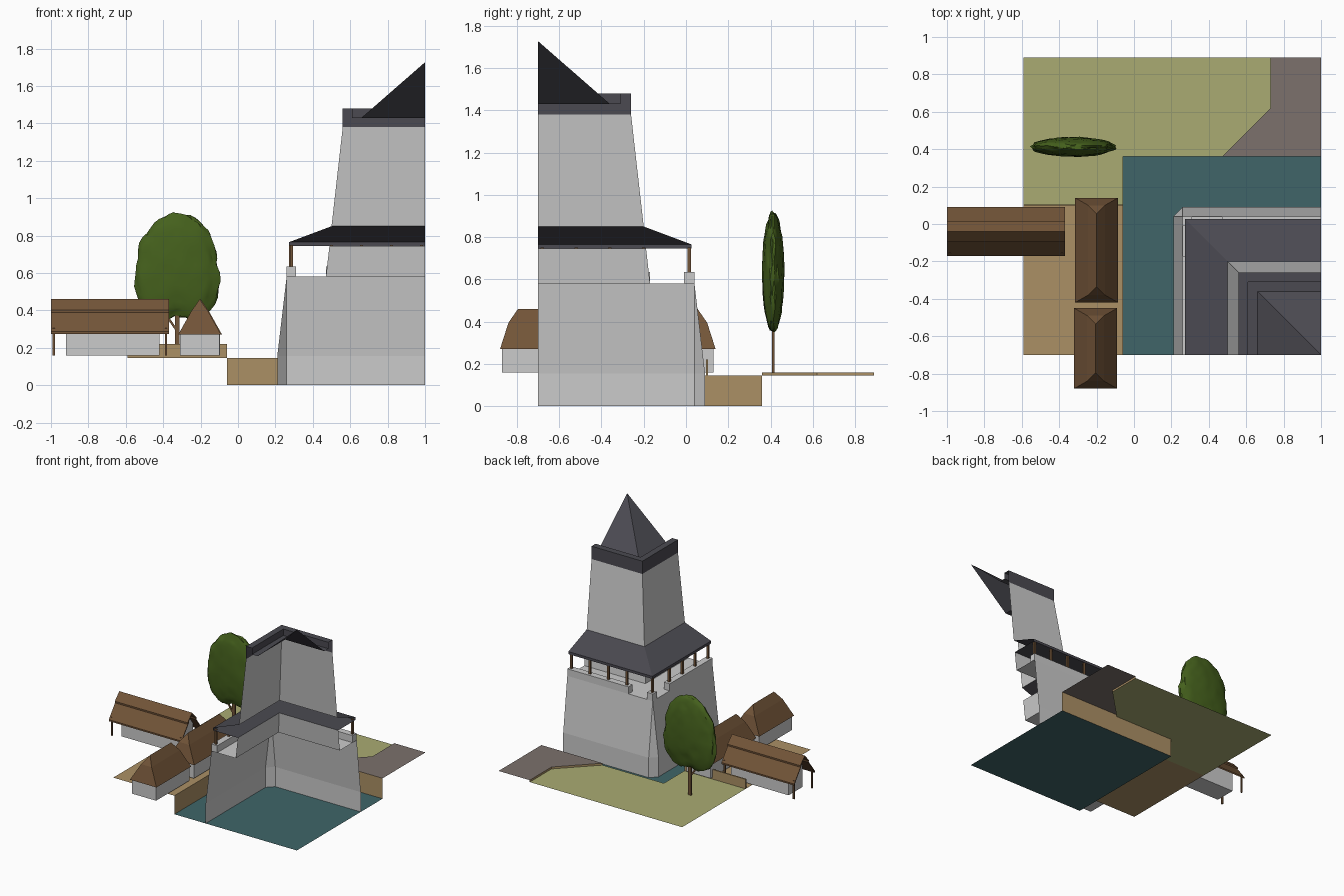
import bpy, math
from mathutils import Vector, noise

if "Cube" in bpy.data.objects:
    bpy.data.objects.remove(bpy.data.objects["Cube"])

CX, CY = 1.0, -0.7   # tower axis; only one quarter of the tower exists


def mat(name, r, g, b):
    m = bpy.data.materials.new(name)
    m.diffuse_color = (r, g, b, 1)
    m.use_nodes = True
    m.node_tree.nodes["Principled BSDF"].inputs["Base Color"].default_value = m.diffuse_color
    return m


SLATE = mat("slate", .07, .068, .083)
WATER = mat("water", .05, .13, .14)
GRASS = mat("grass", .40, .41, .17)
EARTH = mat("earth", .41, .28, .13)
ROAD = mat("road", .20, .165, .15)
WOOD = mat("wood", .17, .09, .04)
LEAF = mat("leaf", .06, .12, .012)


def mesh(name, verts, faces, material=None):
    me = bpy.data.meshes.new(name)
    me.from_pydata(verts, [], faces)
    me.update()
    ob = bpy.data.objects.new(name, me)
    bpy.context.collection.objects.link(ob)
    if material:
        me.materials.append(material)
    return ob


def box(name, x0, x1, y0, y1, z0, z1, material=None):
    v = [(x, y, z) for z in (z0, z1) for x, y in ((x0, y0), (x1, y0), (x1, y1), (x0, y1))]
    f = [(3, 2, 1, 0), (4, 5, 6, 7)] + [(i, (i + 1) % 4, (i + 1) % 4 + 4, i + 4) for i in range(4)]
    return mesh(name, v, f, material)


def sheet(name, pts, z, material):
    return mesh(name, [(x, y, z) for x, y in pts], [tuple(range(len(pts)))], material)


def ribbon(name, pts, z0, z1, material):
    n = len(pts)
    v = [(x, y, z) for z in (z0, z1) for x, y in pts]
    return mesh(name, v, [(i, i + 1, n + i + 1, n + i) for i in range(n - 1)], material)


def quarter(name, prof, material=None):
    """Sweep a (radius, z) profile round the square quarter of the tower."""
    v, f = [], []
    for r, z in prof:
        v += [(CX - r, CY, z), (CX - r, CY + r, z), (CX, CY + r, z)]
    for i in range(len(prof) - 1):
        a = 3 * i
        f += [(a + 1, a, a + 3, a + 4), (a + 2, a + 1, a + 4, a + 5)]
    return mesh(name, v, f, material)


# Ground, moat and road
sheet("moat_water", [(-.06, -.7), (1, -.7), (1, .36), (-.06, .36)], 0, WATER)
ribbon("moat_wall", [(-.06, -.7), (-.06, .36), (1, .36)], 0, .145, EARTH)
sheet("yard", [(-.59, -.7), (-.06, -.7), (-.06, .1), (-.59, .1)], .145, EARTH)
sheet("grass", [(-.59, .1), (-.06, .1), (-.06, .36), (.47, .36), (.73, .62), (.73, .89), (-.59, .89)], .145, GRASS)
sheet("road", [(.47, .36), (1, .36), (1, .89), (.73, .89), (.73, .62)], .16, ROAD)
ribbon("road_edge", [(1, .36), (.47, .36), (.73, .62), (.73, .89)], .145, .16, EARTH)
box("yard_wall", -.59, -.06, .095, .105, .145, .22, EARTH)

# Tower base: upright plinth with a chamfered corner running to a sharp corner at the top
A, B = (.21, .04), (.26, .09)
base = [(.21, CY, 0), (*A, 0), (*B, 0), (1, .09, 0),
        (.21, CY, .155), (*A, .155), (*B, .155), (1, .09, .155),
        (.26, CY, .58), (.26, .04, .58), (1, .04, .58)]
mesh("tower_base", base, [(1, 0, 4, 5), (2, 1, 5, 6), (3, 2, 6, 7),
                          (5, 4, 8, 9), (6, 5, 9), (7, 6, 9, 10)])
quarter("deck", [(.74, .58), (.53, .58)])

# Parapet: corner block, then walls beyond the gaps
box("corner_merlon", .26, .31, -.01, .04, .58, .635)
box("back_parapet", .47, 1, -.01, .04, .58, .635)
box("side_parapet", .26, .31, -.7, -.17, .58, .635)

# Timber posts carrying the skirt roof
d = .008
for k, s in enumerate((.72, .50, .34, .18, .02)):
    spots = [(CX - s, .015)] + ([(.285, CY + s)] if k else [])
    for x, y in spots:
        box("gallery_post", x - d, x + d, y - d, y + d, .635, .75, WOOD)

# Upper stages, skirt roof, cap and spire
quarter("gallery_wall", [(.53, .58), (.511, .745)])
quarter("skirt_roof", [(.511, .745), (.727, .745), (.727, .765), (.50, .85)], SLATE)
quarter("upper_wall", [(.50, .85), (.44, 1.38)])
quarter("cap", [(.44, 1.38), (.44, 1.48), (.39, 1.48), (.39, 1.43), (.34, 1.43)], SLATE)
mesh("spire", [(.66, CY, 1.43), (.66, -.36, 1.43), (1, -.36, 1.43), (CX, CY, 1.727)],
     [(1, 0, 3), (2, 1, 3)], SLATE)


# Hipped houses: steep lower slopes, a break, then a short ridge
def hip_house(x, y0, y1):
    box("house_wall", x - .105, x + .105, y0 + .01, y1 - .01, .16, .275)
    v = []
    for w, inset, z in ((.115, 0, .27), (.045, .04, .395)):
        a, b = y0 + inset, y1 - inset
        v += [(x - w, a, z), (x + w, a, z), (x + w, b, z), (x - w, b, z)]
    v += [(x, y0 + .085, .46), (x, y1 - .085, .46)]
    f = [(3, 2, 1, 0)] + [(i, (i + 1) % 4, (i + 1) % 4 + 4, i + 4) for i in range(4)]
    f += [(4, 5, 8), (5, 6, 9, 8), (6, 7, 9), (7, 4, 8, 9)]
    mesh("house_roof", v, f, WOOD)


hip_house(-.20, -.42, .14)
hip_house(-.205, -.88, -.45)

# Long gabled house with a lapped two-tier roof on end posts
my = -.04
box("barn_wall", -.92, -.42, my - .085, my + .085, .16, .33)
mesh("barn_gables", [(x, my + y, z) for x in (-.92, -.42) for y, z in ((-.085, .33), (.085, .33), (0, .445))],
     [(2, 1, 0), (3, 4, 5)])


def slope(name, side, y0, z0, y1, z1):
    t = .012
    v = [(x, my + side * y, z) for x in (-1, -.37) for y, z in
         ((y0, z0), (y1, z1), (y1, z1 - t), (y0, z0 - t))]
    f = [(0, 1, 2, 3), (7, 6, 5, 4)] + [(i, i + 4, (i + 1) % 4 + 4, (i + 1) % 4) for i in range(4)]
    if side < 0:
        f = [q[::-1] for q in f]
    mesh(name, v, f, WOOD)


for side in (-1, 1):
    slope("barn_lower_roof", side, .13, .287, .04, .405)
    slope("barn_upper_roof", side, .055, .402, 0, .46)
    for x in (-.985, -.385):
        y = my + side * .112
        box("barn_post", x - .006, x + .006, y - .006, y + .006, .16, .305, WOOD)

# Flattened tree
box("trunk", -.338, -.312, .406, .418, .145, .45, WOOD)
branch = box("branch", -.006, .006, -.004, .004, 0, .12, WOOD)
branch.location = (-.325, .412, .29)
branch.rotation_euler = (0, math.radians(-35), 0)
bpy.ops.mesh.primitive_ico_sphere_add(subdivisions=4, radius=1)
crown = bpy.context.object
crown.name = "tree_crown"
for vert in crown.data.vertices:
    p = vert.co.copy()
    k = 1 + .07 * noise.noise(p * 3.5 + Vector((3, 1, 7))) + .03 * noise.noise(p * 8)
    if p.z < 0:   # fuller, squarer underside
        k *= 1 + .35 * abs(p.x * p.z)
    vert.co = (-.325 + .215 * k * p.x, .412 + .052 * k * p.y, .642 + .275 * k * p.z)
crown.data.materials.append(LEAF)
bpy.ops.object.shade_smooth_by_angle()
